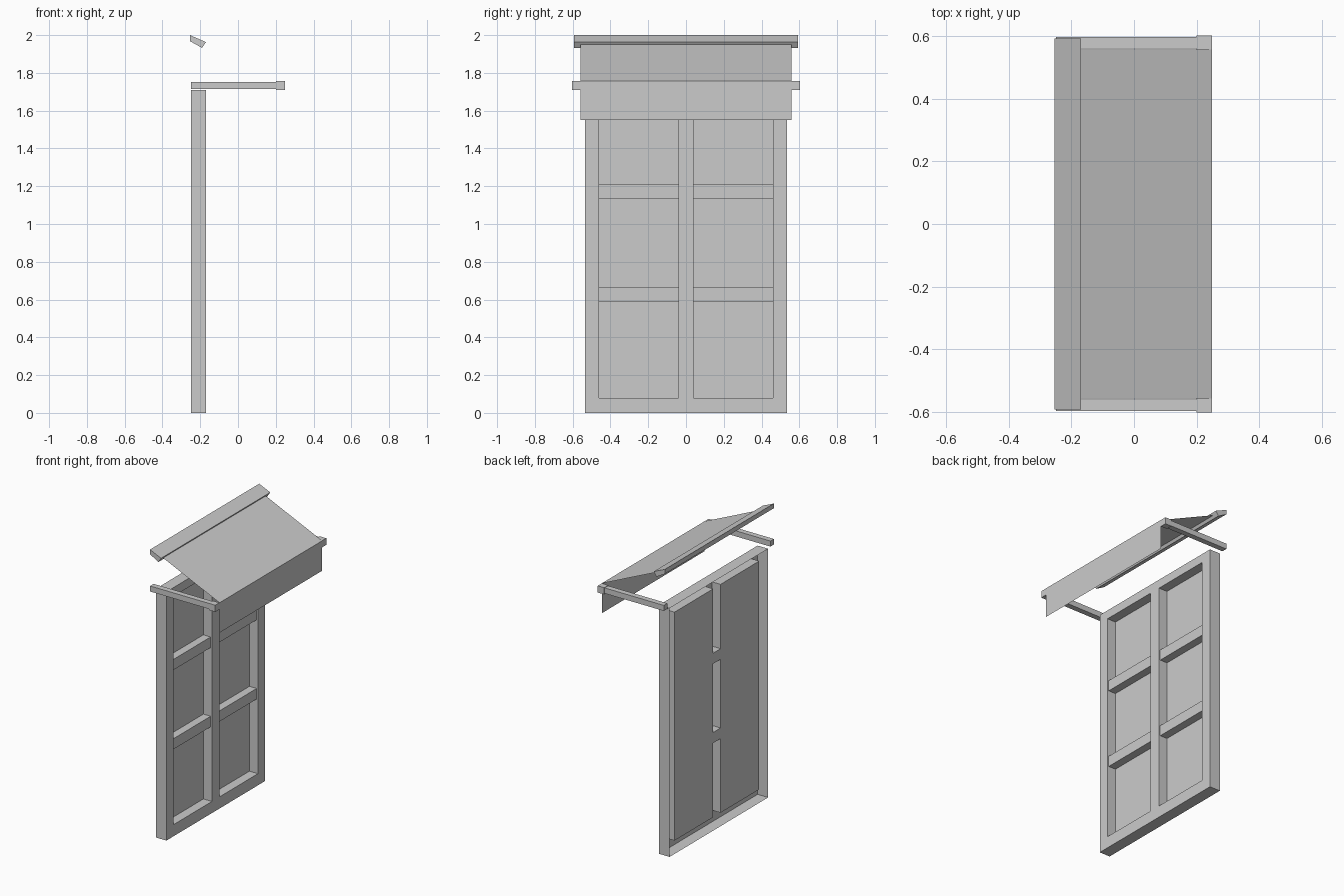
import bpy, bmesh

if "Cube" in bpy.data.objects:
    bpy.data.objects.remove(bpy.data.objects["Cube"])


def add_mesh(name, bm):
    mesh = bpy.data.meshes.new(name)
    bm.to_mesh(mesh)
    bm.free()
    ob = bpy.data.objects.new(name, mesh)
    bpy.context.collection.objects.link(ob)
    return ob


def box(name, x0, x1, y0, y1, z0, z1):
    bm = bmesh.new()
    bmesh.ops.create_cube(bm, size=1)
    for v in bm.verts:
        v.co = ((x0 + x1) / 2 + v.co.x * (x1 - x0),
                (y0 + y1) / 2 + v.co.y * (y1 - y0),
                (z0 + z1) / 2 + v.co.z * (z1 - z0))
    return add_mesh(name, bm)


def sweep_y(name, profile, y0, y1, closed):
    """Extrude an (x, z) profile along y; a closed profile gets end caps."""
    bm = bmesh.new()
    a = [bm.verts.new((x, y0, z)) for x, z in profile]
    b = [bm.verts.new((x, y1, z)) for x, z in profile]
    n = len(profile)
    for i in range(n if closed else n - 1):
        j = (i + 1) % n
        bm.faces.new((a[i], a[j], b[j], b[i]))
    if closed:
        bm.faces.new(a[::-1])
        bm.faces.new(b)
        bmesh.ops.recalc_face_normals(bm, faces=bm.faces)
    return add_mesh(name, bm)


# Window frame: hollow shell, open at the back, with two recessed panes
FRONT, PANE, BACK = -0.17, -0.235, -0.25
ys = [-0.535, -0.46, -0.04, 0.04, 0.46, 0.535]
zs = [0, 0.08, 1.65, 1.71]


def rect(y0, y1, z0, z1):
    return [(y0, z0), (y1, z0), (y1, z1), (y0, z1)]


bm = bmesh.new()


def face(points):
    bm.faces.new([bm.verts.new(p) for p in points])


def walls(loop, x0, x1, outward):
    for i in range(4):
        p, q = loop[i], loop[(i + 1) % 4]
        quad = [(x0, *p), (x1, *p), (x1, *q), (x0, *q)]
        face(quad if outward else quad[::-1])


for i in range(5):
    for j in range(3):
        cell = rect(ys[i], ys[i + 1], zs[j], zs[j + 1])
        is_pane = j == 1 and i in (1, 3)
        face([(PANE if is_pane else FRONT, *p) for p in cell])
        if is_pane:
            walls(cell, PANE, FRONT, False)
walls(rect(ys[0], ys[-1], zs[0], zs[-1]), BACK, FRONT, True)
bmesh.ops.remove_doubles(bm, verts=bm.verts, dist=0.0001)
add_mesh("window_frame", bm)

# Glazing bars run behind the centre post
for name, z in (("lower_glazing_bar", 0.59), ("upper_glazing_bar", 1.135)):
    box(name, -0.235, -0.18, -0.46, 0.46, z, z + 0.073)

# Awning roller housing on the wall
sweep_y("awning_housing",
        [(-0.254, 2.0), (-0.17, 1.963), (-0.19, 1.932), (-0.254, 1.968)],
        -0.593, 0.593, True)

# Fabric sheet with hanging valance
sweep_y("awning_fabric", [(-0.185, 1.952), (0.25, 1.756), (0.25, 1.55)],
        -0.558, 0.558, False)

# Support arms with thicker end blocks
for side, s in (("left", -1), ("right", 1)):
    y0, y1 = sorted((s * 0.56, s * 0.598))
    box(side + "_arm", -0.25, 0.2, y0, y1, 1.715, 1.753)
    y0, y1 = sorted((s * 0.558, s * 0.603))
    box(side + "_arm_end", 0.2, 0.249, y0, y1, 1.71, 1.756)
